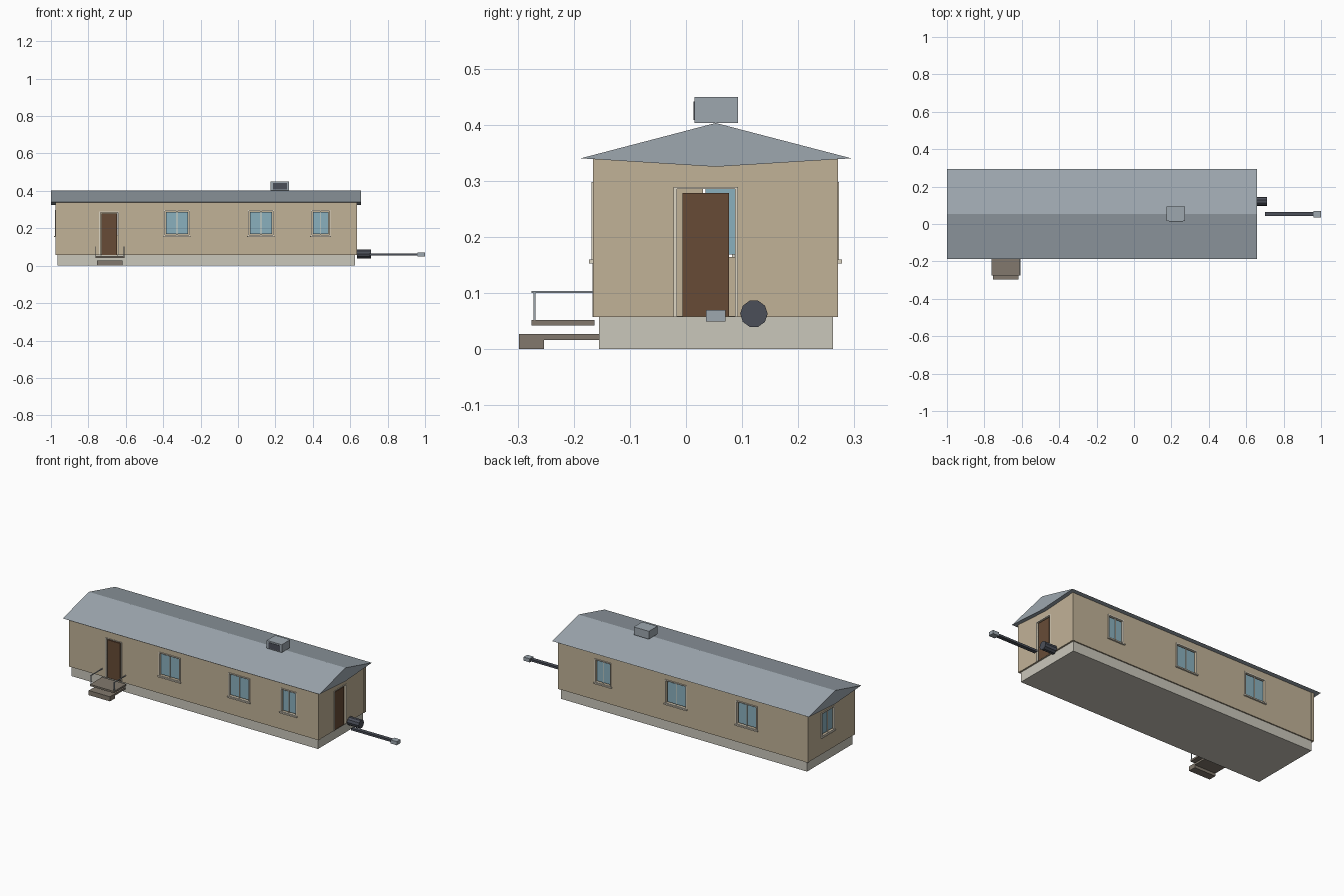
import bpy, bmesh, math
from mathutils import Matrix

if "Cube" in bpy.data.objects:
    bpy.data.objects.remove(bpy.data.objects["Cube"])


def mat(name, r, g, b):
    lin = lambda c: ((c / 255 + 0.055) / 1.055) ** 2.4 if c > 10 else c / 255 / 12.92
    m = bpy.data.materials.new(name)
    m.diffuse_color = (lin(r), lin(g), lin(b), 1)
    m.use_nodes = True
    m.node_tree.nodes["Principled BSDF"].inputs["Base Color"].default_value = m.diffuse_color
    return m


SIDING = mat("tan_siding", 193, 178, 151)
SKIRT = mat("pale_concrete", 202, 199, 187)
ROOF = mat("blue_grey_metal", 157, 167, 175)
GLASS = mat("window_blue", 138, 176, 190)
TRIM = mat("cream_trim", 222, 214, 196)
DOOR = mat("door_brown", 103, 75, 54)
DARK = mat("dark_steel", 75, 79, 89)
DECK = mat("weathered_deck", 130, 121, 109)


def finish(name, bm, material):
    bmesh.ops.recalc_face_normals(bm, faces=bm.faces[:])
    me = bpy.data.meshes.new(name)
    bm.to_mesh(me)
    bm.free()
    me.materials.append(material)
    ob = bpy.data.objects.new(name, me)
    bpy.context.collection.objects.link(ob)
    return ob


def boxes(name, material, *specs):
    """One object made of boxes, each (x0, x1, y0, y1, z0, z1)."""
    bm = bmesh.new()
    for x0, x1, y0, y1, z0, z1 in specs:
        m = Matrix.Translation(((x0 + x1) / 2, (y0 + y1) / 2, (z0 + z1) / 2))
        m = m @ Matrix.Diagonal((abs(x1 - x0), abs(y1 - y0), abs(z1 - z0), 1))
        bmesh.ops.create_cube(bm, size=1, matrix=m)
    return finish(name, bm, material)


# Outer wall planes
X0, X1, Y0, Y1 = -0.974, 0.634, -0.164, 0.269
ZB, ZT, TH = 0.057, 0.341, 0.015
YC = 0.053


def on_wall(side, u0, u1, d0, d1, z0, z1):
    """Box spec on a wall: u along the wall, d outward from its face."""
    if side == "front":
        return (u0, u1, Y0 - d1, Y0 - d0, z0, z1)
    if side == "back":
        return (u0, u1, Y1 + d0, Y1 + d1, z0, z1)
    if side == "left":
        return (X0 - d1, X0 - d0, u0, u1, z0, z1)
    return (X1 + d0, X1 + d1, u0, u1, z0, z1)


W = 0.006  # casing width
windows = [("front", -0.395, -0.257), ("front", 0.053, 0.192), ("front", 0.390, 0.494),
           ("back", 0.295, 0.400), ("back", -0.193, -0.054), ("back", -0.650, -0.512),
           ("left", 0.024, 0.144)]
doors = [("front", -0.742, -0.635, 0.007), ("right", -0.022, 0.093, 0.010)]
holes = []

# Windows: casing, glass, mullion and sill
for i, (side, a, b) in enumerate(windows, 1):
    z0, z1 = 0.158, 0.298
    holes.append(on_wall(side, a + W, b - W, -0.03, 0.02, z0 + W, z1 - W))
    c = (a + b) / 2
    boxes(f"window_casing_{i}", TRIM,
          on_wall(side, a, a + W, -0.005, 0.004, z0, z1),
          on_wall(side, b - W, b, -0.005, 0.004, z0, z1),
          on_wall(side, a + W, b - W, -0.005, 0.004, z1 - W, z1),
          on_wall(side, a + W, b - W, -0.005, 0.004, z0, z0 + W))
    g = W + 0.005
    boxes(f"window_glass_{i}", GLASS,
          on_wall(side, a + g, b - g, -0.010, -0.004, z0 + g, z1 - g))
    boxes(f"window_mullion_{i}", TRIM,
          on_wall(side, c - 0.002, c + 0.002, -0.006, -0.001, z0 + W, z1 - W))
    boxes(f"window_sill_{i}", TRIM,
          on_wall(side, a - 0.004, b + 0.004, 0, 0.009, z0 - 0.005, z0 + 0.002))

# Doors: casing and leaf set in an opening
for side, a, b, gap in doors:
    top = 0.285
    holes.append(on_wall(side, a + W, b - W, -0.03, 0.02, ZB + 0.001, top))
    boxes(f"{side}_door_casing", TRIM,
          on_wall(side, a, a + W, -0.005, 0.003, ZB, top),
          on_wall(side, b - W, b, -0.005, 0.003, ZB, top),
          on_wall(side, a, b, -0.005, 0.003, top, top + 0.004))
    boxes(f"{side}_door", DOOR,
          on_wall(side, a + W + gap, b - W - gap, -0.010, -0.002, ZB + 0.001, top - 0.007))


# Hollow walls with openings cut through
def cut(target, cutter):
    mod = target.modifiers.new("cut", "BOOLEAN")
    mod.operation, mod.solver, mod.object = "DIFFERENCE", "EXACT", cutter
    bpy.context.view_layer.objects.active = target
    bpy.ops.object.modifier_apply(modifier=mod.name)
    bpy.data.objects.remove(cutter)


walls = boxes("walls", SIDING, (X0, X1, Y0, Y1, ZB, ZT))
cut(walls, boxes("room_cutter", SIDING,
                 (X0 + TH, X1 - TH, Y0 + TH, Y1 - TH, ZB + 0.002, ZT - 0.002)))
cut(walls, boxes("opening_cutter", SIDING, *holes))

# Corner boards, slightly proud of the walls
P = 0.0015
boxes("corner_boards", SIDING, *[
    (x - P, x + TH + P, y - P, y + TH + P, ZB, ZT - 0.002)
    for x in (X0, X1 - TH) for y in (Y0, Y1 - TH)])

# Foundation skirt
boxes("foundation_skirt", SKIRT, (-0.965, 0.625, -0.155, 0.262, 0, ZB))

# Roof: kite profile run along x
bm = bmesh.new()
profile = [(-0.188, 0.34), (YC, 0.403), (0.295, 0.34), (YC, 0.325)]
end = bm.faces.new([bm.verts.new((-1.0, y, z)) for y, z in profile])
ext = bmesh.ops.extrude_face_region(bm, geom=[end])
bmesh.ops.translate(bm, vec=(1.657, 0, 0),
                    verts=[v for v in ext["geom"] if isinstance(v, bmesh.types.BMVert)])
if not any(len(f.verts) == 4 and all(v.co.x < -0.99 for v in f.verts) for f in bm.faces):
    bm.faces.new([v for v in bm.verts if v.co.x < -0.99])
finish("roof", bm, ROOF)

# Rooftop air unit with a dark grille
boxes("roof_unit", ROOF, (0.175, 0.272, 0.015, 0.093, 0.403, 0.449))
boxes("roof_unit_grille", DARK, (0.187, 0.262, 0.013, 0.016, 0.408, 0.441))

# Porch: deck, step and lower tread
boxes("porch_deck", DECK, (-0.763, -0.608, -0.275, -0.163, 0.042, 0.052))
boxes("porch_step", DECK, (-0.755, -0.618, -0.298, -0.253, 0, 0.027))
boxes("porch_lower_tread", DECK, (-0.755, -0.618, -0.253, -0.155, 0.016, 0.027))
for side, x in (("left", -0.761), ("right", -0.610)):
    boxes(f"porch_rail_{side}", ROOF,
          (x - 0.002, x + 0.002, -0.275, -0.164, 0.100, 0.104),
          (x - 0.002, x + 0.002, -0.272, -0.268, 0.052, 0.100))

# Towing bar and coupler
boxes("tow_bar", DARK, (0.70, 0.962, 0.043, 0.065, 0.054, 0.066))
boxes("tow_coupler", ROOF, (0.96, 1.0, 0.036, 0.070, 0.049, 0.070))

# Gas cylinder lying along x
bm = bmesh.new()
bmesh.ops.create_cone(bm, cap_ends=True, segments=10, radius1=0.0245, radius2=0.0245,
                      depth=0.075,
                      matrix=Matrix.Translation((0.674, 0.121, 0.063))
                      @ Matrix.Rotation(math.pi / 2, 4, "Y"))
finish("gas_cylinder", bm, DARK)
